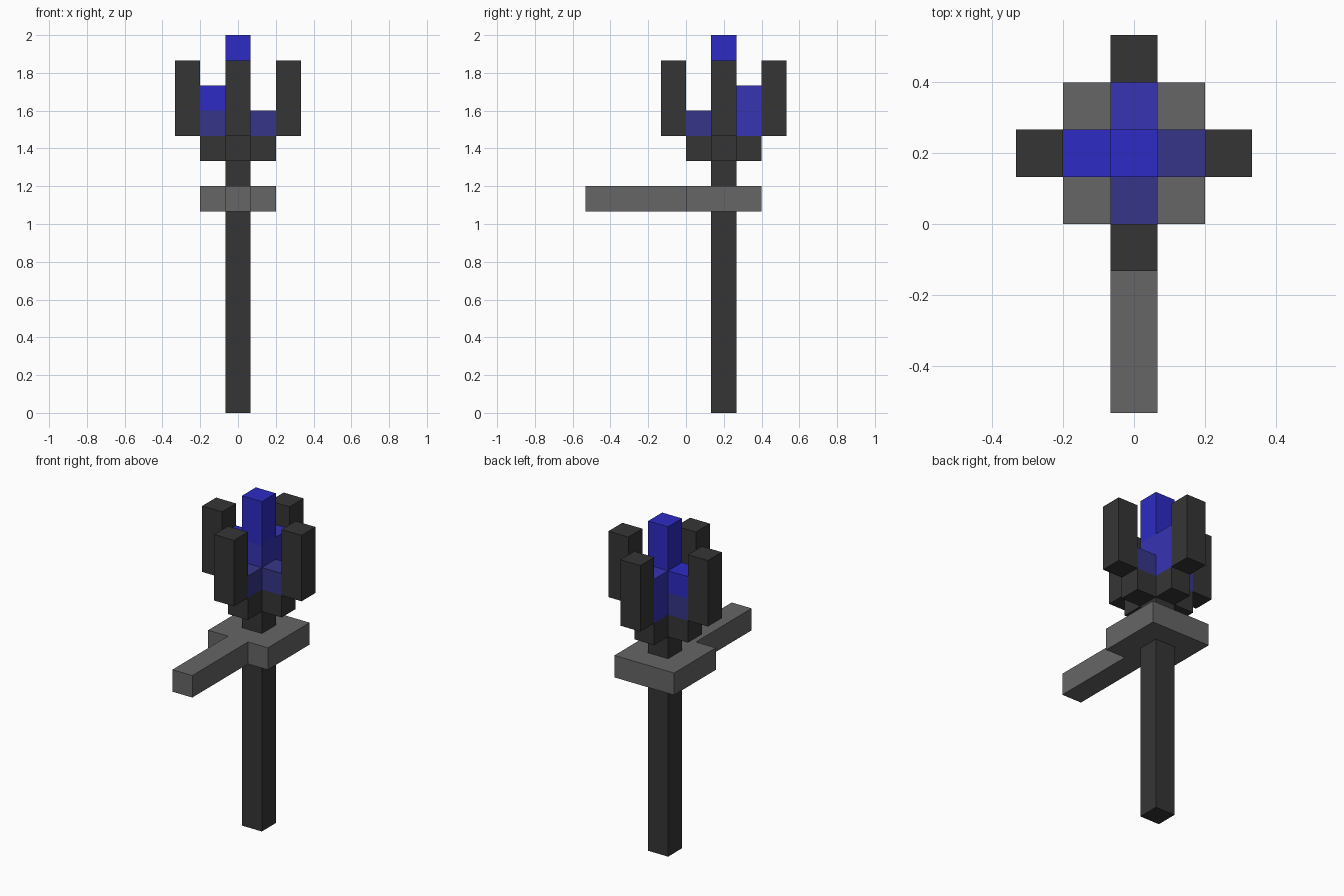
import bpy

if "Cube" in bpy.data.objects:
    bpy.data.objects.remove(bpy.data.objects["Cube"], do_unlink=True)

U = 2 / 15       # side of one block
AXIS_Y = 0.2     # the shaft stands behind the origin


def material(name, rgb):
    m = bpy.data.materials.new(name)
    m.use_nodes = True
    m.diffuse_color = (*rgb, 1)
    bsdf = m.node_tree.nodes["Principled BSDF"]
    bsdf.inputs["Base Color"].default_value = (*rgb, 1)
    bsdf.inputs["Roughness"].default_value = 0.8
    return m


dark = material("charcoal", (0.036, 0.036, 0.036))
grey = material("mid grey", (0.133, 0.133, 0.133))
bright = material("bright blue", (0.026, 0.024, 0.55))
middle = material("medium blue", (0.038, 0.033, 0.45))
dim = material("dusky blue", (0.038, 0.036, 0.246))


def block(name, mat, x, y, z0, z1, wide=1, deep=1):
    """Box in block units, centred at x, y from the shaft axis."""
    bpy.ops.mesh.primitive_cube_add(
        size=1, location=(x * U, AXIS_Y + y * U, (z0 + z1) / 2 * U))
    ob = bpy.context.object
    ob.name = name
    ob.scale = (wide * U, deep * U, (z1 - z0) * U)
    bpy.ops.object.transform_apply(location=False, rotation=False)
    ob.data.materials.append(mat)


# Shaft, collar plate and the handle reaching forward
block("shaft", dark, 0, 0, 0, 11)
block("collar", grey, 0, 0, 8, 9, 3, 3)
block("handle", grey, 0, -3.5, 8, 9, 1, 4)

# Cup arms with an upright prong beyond each
sides = {"left": (1, 0), "right": (-1, 0), "front": (0, -1), "back": (0, 1)}
for side, (x, y) in sides.items():
    block(f"cup_arm_{side}", dark, x, y, 10, 11)
    block(f"prong_{side}", dark, 2 * x, 2 * y, 11, 14)

# Flame: tall core with shorter tongues around it
block("flame_core_lower", middle, 0, 0, 11, 13)
block("flame_core_tip", bright, 0, 0, 13, 15)
block("flame_left", dim, *sides["left"], 11, 12)
block("flame_front", dim, *sides["front"], 11, 12)
block("flame_right_lower", dim, *sides["right"], 11, 12)
block("flame_right_tip", bright, *sides["right"], 12, 13)
block("flame_back", middle, *sides["back"], 11, 13)
